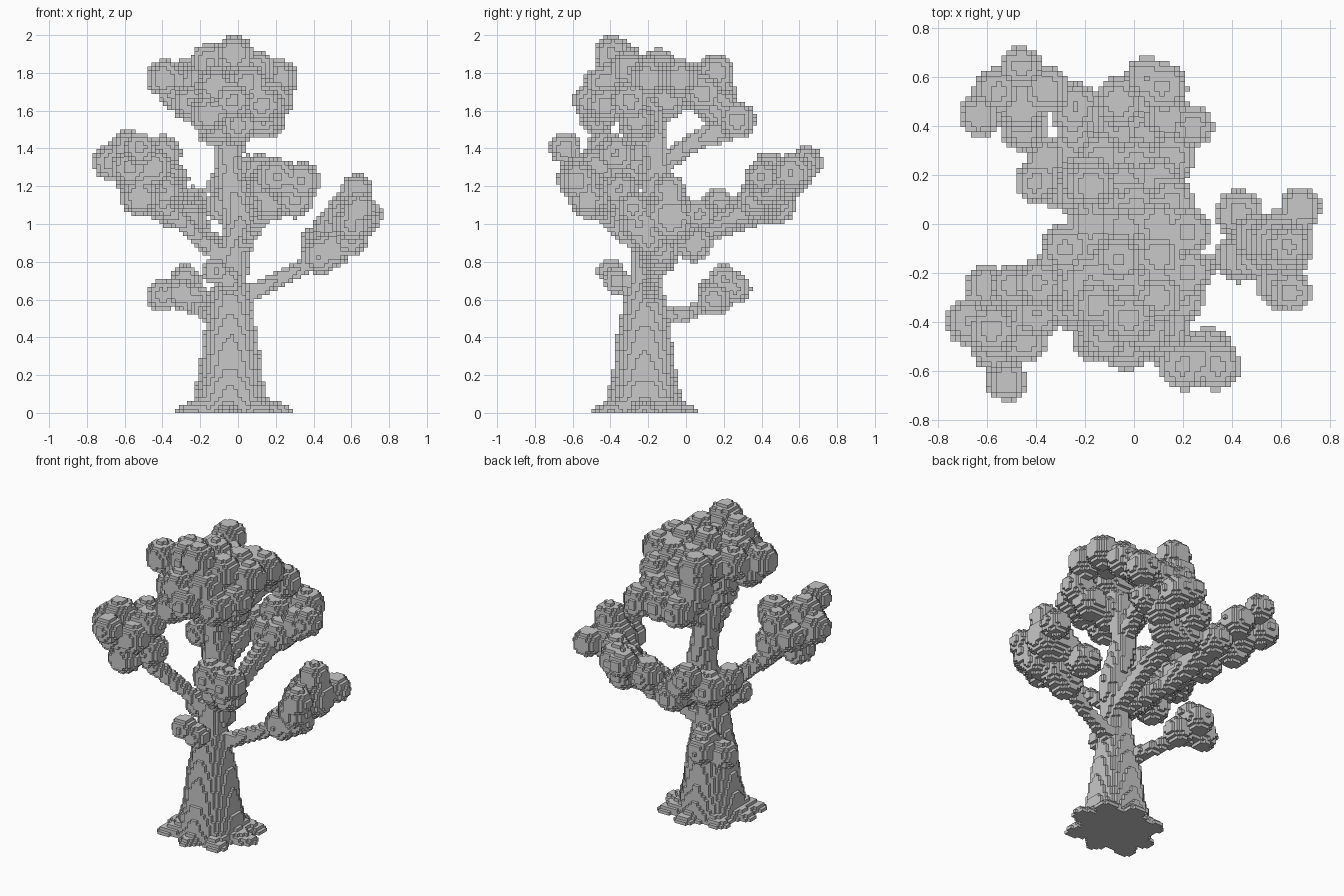
import bpy
import bmesh
from math import floor, ceil
from mathutils import Vector

default_cube = bpy.data.objects.get("Cube")
if default_cube:
    bpy.data.objects.remove(default_cube, do_unlink=True)

VOXEL = 2 / 96
TWIG, LIMB, BOUGH = .04, .05, .07         # branch radii
SMALL, PUFF, BIG = .085, .1, .14          # leaf puff radii
STEM_X, STEM_Y = -.04, -.22               # foot of the trunk

owned = set()      # every filled cell of the whole tree
parts = {}         # part name -> its own cells

grey = bpy.data.materials.new("plain grey")
grey.use_nodes = True
colour = (.58, .58, .58, 1)
grey.diffuse_color = colour
grey.node_tree.nodes["Principled BSDF"].inputs["Base Color"].default_value = colour


def fill_limb(part, start, end, r_start, r_end):
    """Fill the cells inside a tapered round limb (a ball if start equals end)."""
    start, end = Vector(start), Vector(end)
    axis = end - start
    length_sq = axis.length_squared
    reach = max(r_start, r_end)
    spans = []
    for a, b in zip(start, end):
        low, high = min(a, b) - reach, max(a, b) + reach
        spans.append(range(floor(low / VOXEL), ceil(high / VOXEL) + 1))
    cells = parts.setdefault(part, set())
    half_cell = Vector((VOXEL, VOXEL, VOXEL)) / 2
    for k in spans[2]:
        if k < 0:
            continue
        for j in spans[1]:
            for i in spans[0]:
                cell = (i, j, k)
                if cell in owned:
                    continue
                offset = Vector(cell) * VOXEL + half_cell - start
                t = offset.dot(axis) / length_sq if length_sq else 0
                t = min(1, max(0, t))
                radius = r_start + (r_end - r_start) * t
                if (offset - axis * t).length_squared <= radius * radius:
                    cells.add(cell)
                    owned.add(cell)


def fill_path(part, points):
    """Chain tapered limbs through points given as x, y, z, radius."""
    for a, b in zip(points, points[1:]):
        fill_limb(part, a[:3], b[:3], a[3], b[3])


def fill_puffs(part, radius, centres):
    """Round puffs of leaves, all of one radius."""
    for centre in centres:
        fill_limb(part, centre, centre, radius, radius)


def build_part(name, cells):
    """Make a blocky mesh from the exposed sides of the cells."""
    bm = bmesh.new()
    corners = {}

    def corner(key):
        if key not in corners:
            corners[key] = bm.verts.new([c * VOXEL for c in key])
        return corners[key]

    for cell in sorted(cells):
        for axis in range(3):
            u, v = (axis + 1) % 3, (axis + 2) % 3
            for side in (False, True):
                neighbour = list(cell)
                neighbour[axis] += 1 if side else -1
                if tuple(neighbour) in owned:
                    continue
                ring = []
                for step_u, step_v in ((0, 0), (1, 0), (1, 1), (0, 1)):
                    key = list(cell)
                    key[axis] += side
                    key[u] += step_u
                    key[v] += step_v
                    ring.append(corner(tuple(key)))
                bm.faces.new(ring if side else ring[::-1])
    mesh = bpy.data.meshes.new(name)
    bm.to_mesh(mesh)
    bm.free()
    mesh.materials.append(grey)
    bpy.context.collection.objects.link(bpy.data.objects.new(name, mesh))


# Flared trunk, then a slimmer swaying stem above it
flare = ((0, .22), (.1, .19), (.2, .17), (.4, .145), (.6, .11), (.7, .09))
fill_path("trunk", [(STEM_X, STEM_Y, height, radius) for height, radius in flare])
fill_path("stem", [(STEM_X, STEM_Y, .7, SMALL), (.01, -.18, 1, SMALL),
                   (-.05, -.15, 1.3, BOUGH), (STEM_X, -.2, 1.6, BOUGH)])

# Low mound of spreading roots
for x, y in ((-.27, -.24), (-.25, -.38), (-.06, -.43), (.12, -.4), (.22, -.22),
             (.17, -.06), (0, 0), (-.2, -.06)):
    fill_limb("roots", (STEM_X, STEM_Y, VOXEL), (x, y, -VOXEL), BIG, BOUGH)

# Branches
fill_path("right_branch", [(0, -.2, .6, LIMB), (.2, -.18, .7, TWIG),
                           (.45, -.14, .82, TWIG)])
fill_path("front_right_branch", [(0, -.2, .85, LIMB), (.1, -.4, 1, TWIG),
                                 (.2, -.5, 1.1, TWIG)])
fill_path("front_left_branch", [(0, -.2, .75, LIMB), (-.18, -.25, .9, TWIG),
                                (-.4, -.36, 1.1, LIMB)])
fill_path("back_branch", [(0, -.2, .8, LIMB), (0, .1, .97, LIMB),
                          (0, .4, 1.1, BOUGH)])
fill_path("back_left_branch", [(0, -.2, .8, LIMB), (-.2, .1, .95, LIMB),
                               (-.25, .45, 1.1, SMALL)])
fill_path("low_back_branch", [(-.1, -.2, .5, LIMB), (-.15, 0, .52, TWIG),
                              (-.3, .15, .6, TWIG)])
fill_path("low_front_branch", [(0, -.2, .65, TWIG), (-.1, -.4, .73, TWIG)])
fill_path("crown_branch", [(-.05, -.15, 1.3, LIMB), (0, .05, 1.44, LIMB),
                           (0, .2, 1.5, BOUGH)])

# Leaf clusters around the trunk
fill_puffs("right_leaves", PUFF, [
    (.43, .04, .9), (.43, -.14, .83), (.5, -.14, .87), (.6, -.25, 1), (.5, -.05, .98)])
fill_puffs("right_leaves", BIG, [(.6, -.08, 1.04)])
fill_puffs("right_leaves", SMALL, [
    (.68, .07, 1.05), (.63, -.09, 1.18), (.64, -.28, 1.08), (.6, -.2, .92)])

fill_puffs("front_right_leaves", PUFF, [
    (.26, -.56, 1.23), (.34, -.58, 1.23), (.2, -.58, 1.25), (.3, -.52, 1.13)])
fill_puffs("front_right_leaves", SMALL, [(.13, -.5, 1.2), (.17, -.48, 1.1)])

fill_puffs("front_left_leaves", PUFF, [
    (-.58, -.43, 1.4), (-.67, -.4, 1.33), (-.4, -.37, 1.37), (-.52, -.45, 1.14),
    (-.4, -.35, 1.18), (-.57, -.5, 1.3), (-.45, -.47, 1.3)])
fill_puffs("front_left_leaves", BIG, [(-.52, -.42, 1.28)])
fill_puffs("front_left_leaves", SMALL, [
    (-.52, -.64, 1.4), (-.6, -.25, 1.3), (-.5, -.25, 1.37), (-.5, -.3, 1.25)])

fill_puffs("back_leaves", PUFF, [
    (-.06, .5, 1.2), (.05, .37, 1.13), (.12, .56, 1.27), (.14, .43, 1.2), (-.07, .4, 1.1)])
fill_puffs("back_leaves", SMALL, [(.05, .6, 1.28), (.24, .4, 1.25)])

fill_puffs("back_left_leaves", PUFF, [
    (-.24, .48, 1.1), (-.46, .47, 1.2), (-.56, .54, 1.25), (-.36, .55, 1.24),
    (-.45, .4, 1.14)])
fill_puffs("back_left_leaves", SMALL, [
    (-.63, .44, 1.3), (-.46, .64, 1.33), (-.36, .27, 1.07), (-.4, .17, 1.1),
    (-.25, .12, 1.02)])

fill_puffs("low_back_leaves", SMALL, [
    (-.3, .14, .63), (-.3, .26, .66), (-.4, .17, .62), (-.23, .15, .6), (-.28, .2, .7)])
fill_puffs("low_front_leaves", BOUGH, [(-.12, -.4, .75), (-.05, -.37, .7)])

# Crown: a domed front half with full sides
fill_puffs("crown_front", PUFF, [
    (-.02, -.39, 1.9), (-.15, -.33, 1.86), (-.25, -.33, 1.64), (-.16, -.47, 1.58),
    (-.03, -.5, 1.65), (.13, -.42, 1.63), (.19, -.3, 1.65), (.1, -.3, 1.82),
    (-.12, -.45, 1.73), (.05, -.42, 1.75), (0, -.25, 1.52), (.13, -.26, 1.55),
    (-.12, -.2, 1.51)])
fill_puffs("crown_front", BIG, [(STEM_X, -.28, 1.75), (-.18, -.25, 1.75)])
fill_puffs("crown_sides", PUFF, [
    (-.39, -.24, 1.77), (-.32, -.2, 1.7), (-.28, -.1, 1.77), (.22, -.2, 1.77),
    (.22, -.03, 1.77), (.1, -.13, 1.8), (-.06, -.14, 1.83), (-.2, -.1, 1.65)])

# Crown: staggered rows of puffs sloping down at the back, with one on top
for row in range(4):
    for column in range(3):
        x = (column - 1) * .14 - .04 + (row % 2) * .05
        y = row * .09 - (column % 2) * VOXEL
        puff = (x, y, 1.76 - row * BOUGH)
        fill_limb("crown_back", puff, puff, PUFF, PUFF)
fill_puffs("crown_back", PUFF, [(-.18, .16, 1.8), (-.2, .18, 1.68)])

for part_name, part_cells in parts.items():
    if part_cells:
        build_part(part_name, part_cells)
